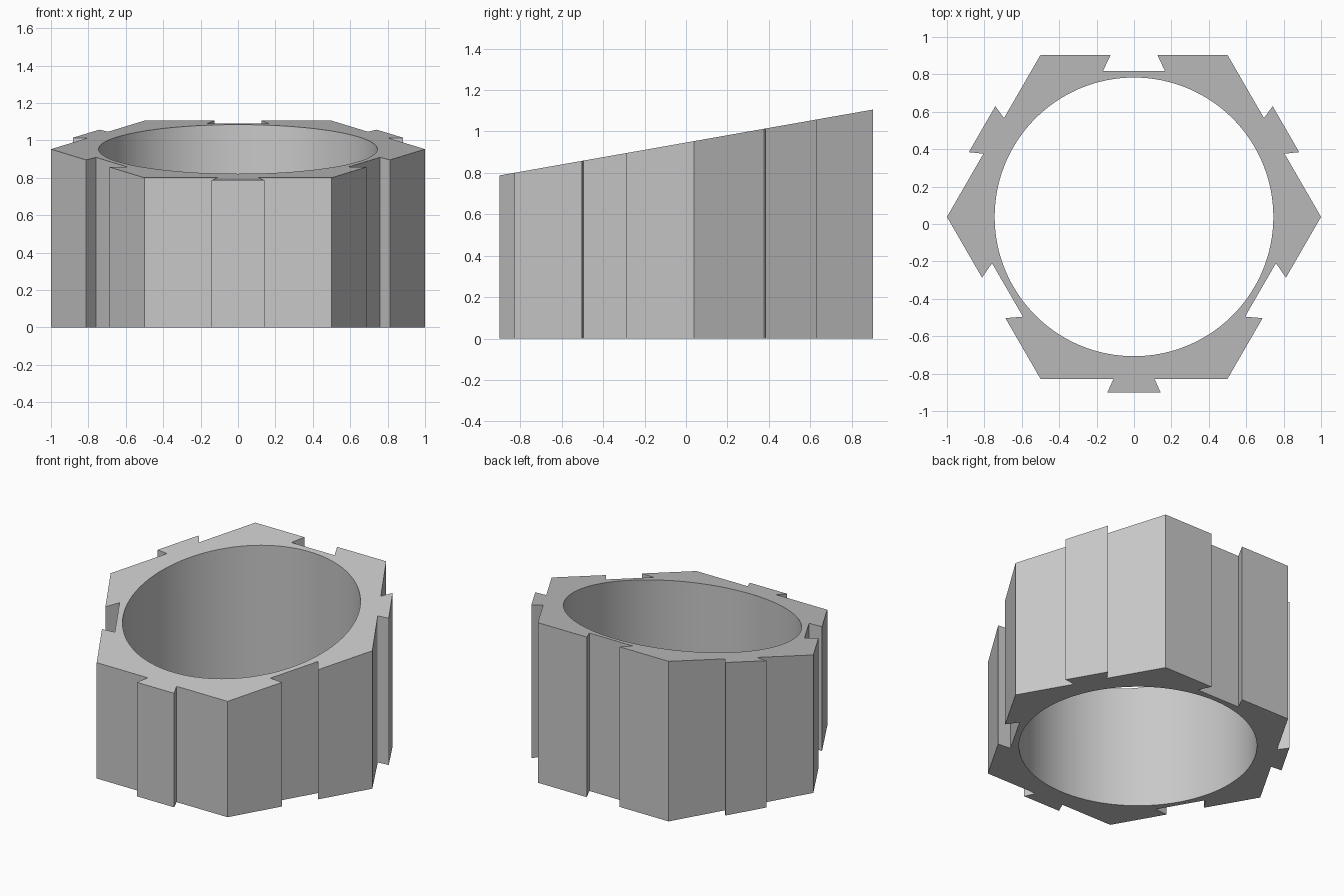
import bpy, bmesh
from math import sin, cos, tan, pi, radians
from mathutils import Vector, Matrix

cube = bpy.data.objects.get("Cube")
if cube:
    bpy.data.objects.remove(cube, do_unlink=True)

CENTRE_Y = 0.038
APOTHEM = cos(pi / 6)
BORE = 0.745
MID_HEIGHT = 0.953
SLOPE = tan(radians(10))

grey = bpy.data.materials.new("light grey")
grey.use_nodes = True
colour = (0.58, 0.58, 0.58, 1)
grey.diffuse_color = colour
grey.node_tree.nodes["Principled BSDF"].inputs["Base Color"].default_value = colour

# One hexagon side facing -y, with a dovetail tab or a dovetail groove
def side(neck, wide, depth):
    return [(-0.5, -APOTHEM), (-neck, -APOTHEM), (-wide, -APOTHEM - depth),
            (wide, -APOTHEM - depth), (neck, -APOTHEM)]

tab = side(0.11, 0.142, 0.072)
groove = side(0.125, 0.165, -0.085)

# Outer outline: tabs and grooves alternate round the hexagon
outline = []
for k in range(6):
    turn = Matrix.Rotation(k * pi / 3, 3, 'Z')
    outline += [turn @ Vector((x, y, 0)) for x, y in (groove if k % 2 else tab)]

STEPS = 128
bore = [Vector((BORE * cos(2 * pi * i / STEPS), BORE * sin(2 * pi * i / STEPS), 0))
        for i in range(STEPS)]

# Flat ring between outline and bore, then extruded upwards
bm = bmesh.new()
edges = []
for loop in (outline, bore):
    verts = [bm.verts.new(p) for p in loop]
    edges += [bm.edges.new((verts[i - 1], verts[i])) for i in range(len(verts))]
bmesh.ops.triangle_fill(bm, edges=edges, use_beauty=True, normal=(0, 0, 1))
result = bmesh.ops.extrude_face_region(bm, geom=bm.faces[:], use_keep_orig=True)

# Slanted top
for v in result["geom"]:
    if isinstance(v, bmesh.types.BMVert):
        v.co.z = MID_HEIGHT + SLOPE * v.co.y
bmesh.ops.translate(bm, verts=bm.verts[:], vec=(0, CENTRE_Y, 0))
bmesh.ops.recalc_face_normals(bm, faces=bm.faces[:])

mesh = bpy.data.meshes.new("interlocking_ring")
bm.to_mesh(mesh)
bm.free()
mesh.materials.append(grey)
ring = bpy.data.objects.new("interlocking_ring", mesh)
bpy.context.collection.objects.link(ring)

# Smooth bore, crisp outer edges
bpy.ops.object.select_all(action='DESELECT')
ring.select_set(True)
bpy.context.view_layer.objects.active = ring
bpy.ops.object.shade_smooth_by_angle(angle=radians(20))
